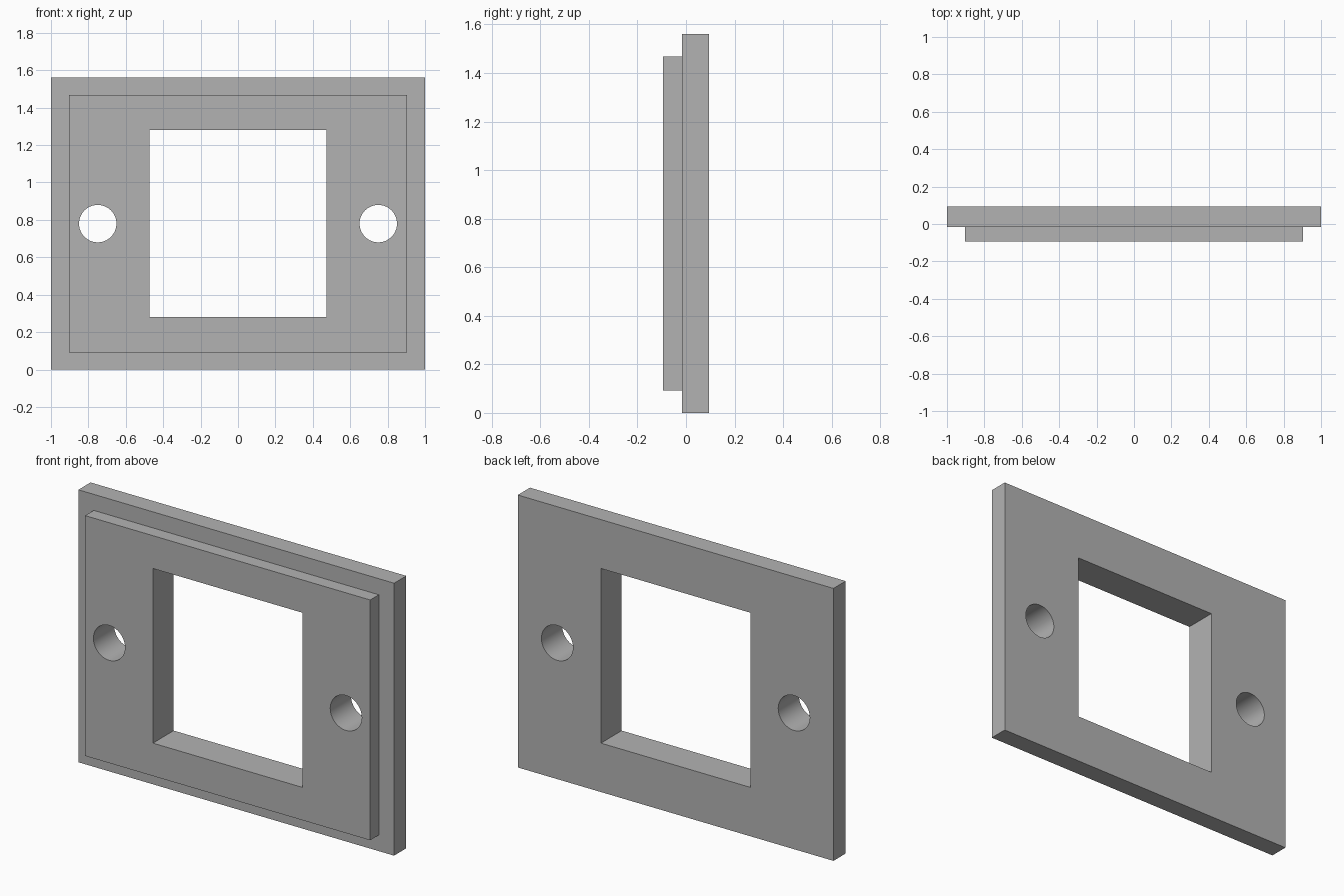
import bpy
import math

cube = bpy.data.objects.get("Cube")
if cube:
    bpy.data.objects.remove(cube, do_unlink=True)

HEIGHT = 1.56
MID = HEIGHT / 2
FRONT, STEP, BACK = -0.094, -0.016, 0.094

grey = bpy.data.materials.new("grey")
grey.use_nodes = True
colour = (0.45, 0.45, 0.45, 1)
grey.diffuse_color = colour
grey.node_tree.nodes["Principled BSDF"].inputs["Base Color"].default_value = colour


def block(name, width, height, y0, y1):
    """Box centred on the frame, spanning y0 to y1."""
    bpy.ops.mesh.primitive_cube_add(size=1, location=(0, (y0 + y1) / 2, MID))
    ob = bpy.context.object
    ob.name = name
    ob.scale = (width, y1 - y0, height)
    bpy.ops.object.transform_apply(location=False, rotation=False, scale=True)
    ob.data.materials.append(grey)
    return ob


def combine(target, tool, operation):
    """Apply a boolean, then discard the tool object."""
    tool.hide_render = True
    mod = target.modifiers.new(operation.lower(), 'BOOLEAN')
    mod.operation = operation
    mod.solver = 'EXACT'
    mod.object = tool
    bpy.ops.object.select_all(action='DESELECT')
    target.select_set(True)
    bpy.context.view_layer.objects.active = target
    bpy.ops.object.modifier_apply(modifier=mod.name)
    bpy.data.objects.remove(tool, do_unlink=True)


# Back plate with a raised front panel
frame = block("frame_plate", 2, HEIGHT, STEP, BACK)
combine(frame, block("raised_panel", 1.806, 1.376, FRONT, 0.03), 'UNION')

# Rectangular opening
combine(frame, block("window_cutter", 0.946, 1.0, -0.3, 0.3), 'DIFFERENCE')

# Round screw hole on each side
for side in (-1, 1):
    bpy.ops.mesh.primitive_cylinder_add(
        vertices=64, radius=0.1, depth=0.6,
        location=(side * 0.75, 0, MID), rotation=(math.pi / 2, 0, 0))
    hole = bpy.context.object
    hole.name = "screw_hole_cutter"
    hole.data.materials.append(grey)
    combine(frame, hole, 'DIFFERENCE')

bpy.ops.object.shade_smooth_by_angle(angle=math.radians(30))
